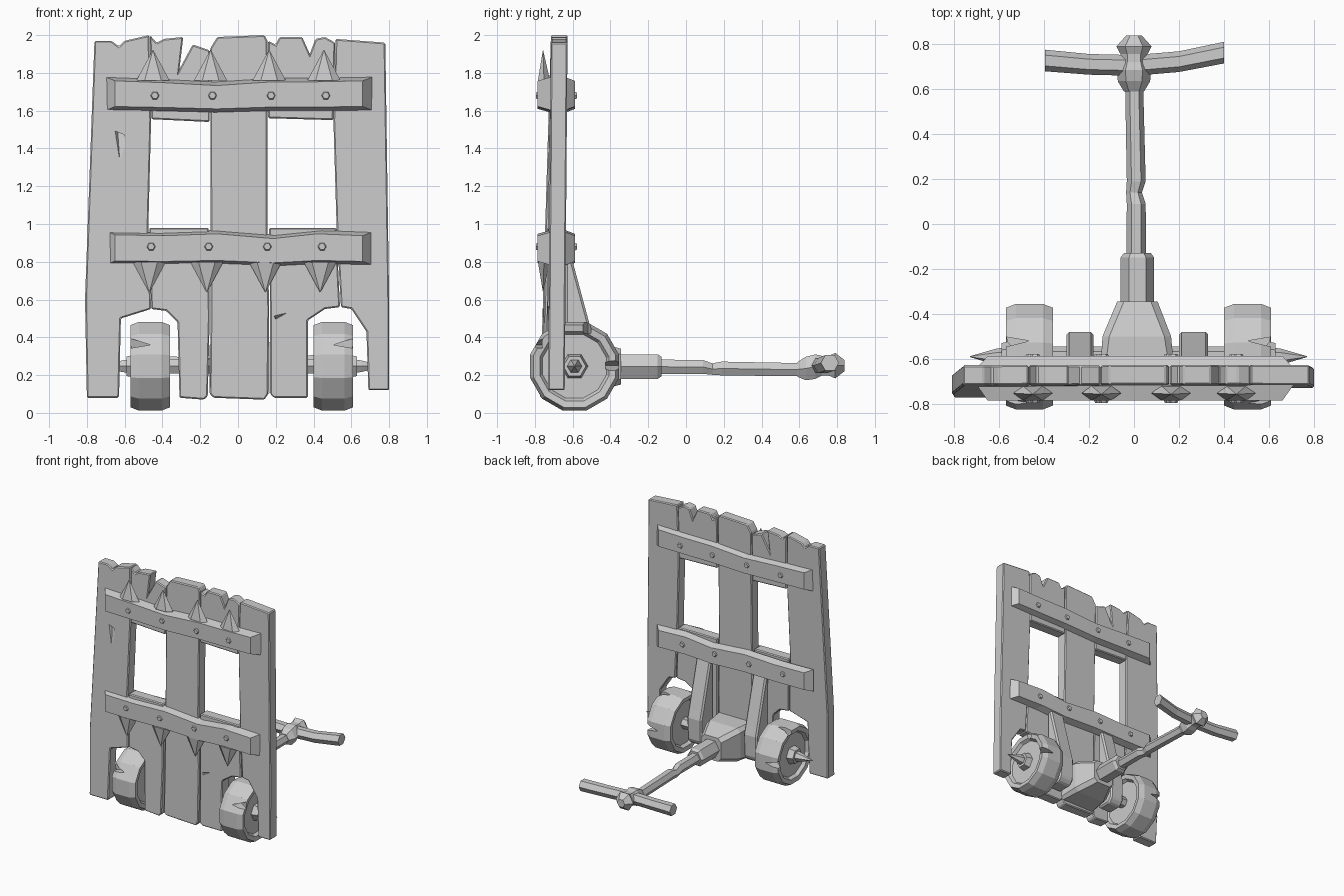
import bpy, bmesh, math
from mathutils import Vector

cube = bpy.data.objects.get("Cube")
if cube:
    bpy.data.objects.remove(cube, do_unlink=True)

grey = bpy.data.materials.new("weathered_grey")
grey.use_nodes = True
COLOUR = (0.6, 0.6, 0.6, 1)
grey.diffuse_color = COLOUR
grey.node_tree.nodes["Principled BSDF"].inputs["Base Color"].default_value = COLOUR


def loft(name, rings):
    """Skin a list of equal-length point rings and cap both ends."""
    bm = bmesh.new()
    rows = [[bm.verts.new(p) for p in ring] for ring in rings]
    for a, b in zip(rows, rows[1:]):
        for i in range(len(a)):
            j = (i + 1) % len(a)
            bm.faces.new((a[i], a[j], b[j], b[i]))
    bm.faces.new(rows[0])
    bm.faces.new(rows[-1])
    bmesh.ops.recalc_face_normals(bm, faces=bm.faces)
    mesh = bpy.data.meshes.new(name)
    bm.to_mesh(mesh)
    bm.free()
    mesh.materials.append(grey)
    obj = bpy.data.objects.new(name, mesh)
    bpy.context.collection.objects.link(obj)
    return obj


def plank(name, outline, front=-0.715, thick=0.088, lean=0.0):
    """Board cut from an x-z outline, leaning forward at its foot."""
    rings = [[(x, front + t - lean * (2 - z), z) for x, z in outline] for t in (0, thick)]
    obj = loft(name, rings)
    bevel = obj.modifiers.new("worn_edges", 'BEVEL')
    bevel.width = 0.007
    bevel.segments = 1
    return obj


def turned(name, axis, sections, sides, squash=1.0, turn=0.5):
    """Faceted round part: sections are (centre, radius) along an axis."""
    d = Vector(axis).normalized()
    side = Vector((0, 0, 1)) if abs(d.z) < 0.5 else Vector((1, 0, 0))
    other = d.cross(side)
    rings = []
    for centre, r in sections:
        angles = [(k + turn) * math.tau / sides for k in range(sides)]
        rings.append([Vector(centre) + side * r * math.cos(a) + other * r * squash * math.sin(a)
                      for a in angles])
    return loft(name, rings)


def gouge(target, corners, depth):
    """Cut a wedge: a triangle of corners pushed along the depth vector."""
    cutter = loft("cutter", [corners, [Vector(c) + Vector(depth) for c in corners]])
    mod = target.modifiers.new("gouge", 'BOOLEAN')
    mod.operation = 'DIFFERENCE'
    mod.object = cutter
    bpy.context.view_layer.objects.active = target
    for m in [m.name for m in target.modifiers]:
        bpy.ops.object.modifier_apply(modifier=m)
    bpy.data.objects.remove(cutter, do_unlink=True)


# Shield planks with chipped tops, windows and wheel arches
right_plank = plank("right_outer_plank", [
    (-.76, 1.97), (-.67, 1.97), (-.63, 1.94), (-.6, 1.97), (-.47, 2), (-.46, 1.55), (-.475, .97),
    (-.46, .55), (-.62, .5), (-.63, .08), (-.8, .08), (-.81, .6)], lean=0.03)
plank("right_inner_plank_top", [
    (-.467, 2), (-.43, 1.96), (-.39, 1.98), (-.29, 1.99), (-.31, 1.82), (-.24, 1.95),
    (-.15, 1.92), (-.15, 1.54), (-.46, 1.555)], lean=0.02)
plank("right_inner_plank_bottom", [
    (-.47, .98), (-.155, .98), (-.15, .5), (-.16, .09), (-.18, .07), (-.31, .08), (-.32, .48),
    (-.38, .54), (-.46, .55)], lean=0.025)
plank("middle_plank", [
    (-.147, 1.93), (-.11, 1.99), (.14, 2), (.155, 1.97), (.155, 1), (.165, .55), (.16, .1),
    (.14, .07), (-.13, .08), (-.15, .1), (-.145, .5)], lean=0.015)
plank("left_inner_plank_top", [
    (.16, 1.97), (.2, 1.95), (.22, 1.99), (.34, 1.99), (.38, 1.9), (.41, 1.98), (.46, 1.99),
    (.515, 1.96), (.505, 1.55), (.16, 1.56)], lean=0.01)
left_low = plank("left_inner_plank_bottom", [
    (.165, .98), (.52, .98), (.54, .56), (.46, .55), (.37, .49), (.37, .08), (.19, .08),
    (.17, .1), (.17, .5)], lean=0.012)
plank("left_outer_plank", [
    (.517, 1.98), (.78, 1.96), (.8, .6), (.8, .12), (.69, .12), (.68, .43), (.6, .55),
    (.545, .56), (.522, .98), (.505, 1.55)], lean=0.008)
gouge(right_plank, [(-.64, -.7, 1.54), (-.675, -.8, 1.38), (-.6, -.8, .96)], (.04, -.02, -.05))
gouge(left_low, [(.17, -.78, .54), (.38, -.78, .59), (.2, -.71, .5)], (0, -.06, -.01))

# Cross beams, front and back, with wavy edges and tapered faces
BEAM_X = (-.7, -.42, -.12, .2, .45, .71)
WAVES = {"upper": (1.69, (0, -.01, -.025, -.005, -.005, 0)),
         "lower": (.87, (.005, 0, .01, -.015, .01, 0))}
for level, (mid, waves) in WAVES.items():
    for side, base, face in (("front", -.715, -.785), ("back", -.64, -.588)):
        def edge(taper, grow):
            half = .088 - taper
            top = [(x * grow, mid + w + half) for x, w in zip(BEAM_X, waves)]
            low = [(x * grow, mid + w * .5 - half) for x, w in zip(BEAM_X, waves)]
            return top + low[::-1]
        rings = [[(x, y, z) for x, z in edge(t, g)]
                 for y, t, g in ((base, 0, 1), (face, .02, .93))]
        loft(f"{level}_{side}_beam", rings)

# Spikes and bolts along the beams
for level, direction, base, bolt_z, shift in (("upper", 1, 1.76, 1.68, .01), ("lower", -1, .8, .88, -.01)):
    for i, x in enumerate((-.46, -.155, .155, .445)):
        x += shift
        turned(f"{level}_spike_{i}", (0, 0, direction),
               [((x, -.752, base), .088), ((x, -.757, base + direction * .16), .002)],
               6, squash=.42, turn=0)
        turned(f"{level}_bolt_{i}", (0, 1, 0),
               [((x + .01, -.795, bolt_z), .018), ((x + .01, -.785, bolt_z), .023),
                ((x + .01, -.588, bolt_z), .023), ((x + .01, -.578, bolt_z), .018)], 6)

# Wheels with recessed sides, hubs, cracks and axle spikes
AXLE = (-.59, .247)
WHEEL = [(-.075, .175), (-.1, .19), (-.105, .225), (-.06, .243), (.06, .243),
         (.105, .225), (.1, .19), (.075, .175)]
for side, cx, s in (("right", -.465, -1), ("left", .505, 1)):
    wheel = turned(f"{side}_wheel", (1, 0, 0), [((cx + x, *AXLE), r) for x, r in WHEEL], 12)
    outer = cx + s * .1
    gouge(wheel, [(outer + s * .02, -.86, .4), (outer + s * .02, -.86, .34), (cx, -.8, .36)], (0, .09, 0))
    gouge(wheel, [(outer + s * .02, -.5, .5), (outer + s * .02, -.55, .5), (cx, -.52, .5)], (0, 0, -.08))
    gouge(wheel, [(outer + s * .02, -.32, .22), (outer + s * .02, -.32, .28), (cx, -.34, .25)], (0, -.1, 0))
    turned(f"{side}_hub", (1, 0, 0),
           [((cx + s * .06, *AXLE), .075), ((cx + s * .125, *AXLE), .06)], 6)
    turned(f"{side}_axle_spike", (1, 0, 0),
           [((cx + s * .12, *AXLE), .04), ((cx + s * .15, *AXLE), .035),
            ((cx + s * .265, *AXLE), .002)], 6)
turned("axle", (1, 0, 0), [((-.5, *AXLE), .045), ((.52, *AXLE), .045)], 6)

# Slanted braces between the axle and the lower beam
BRACE = [(-.64, .86), (-.605, .82), (-.5, .43), (-.48, .36), (-.485, .18), (-.52, .14), (-.64, .14)]
for side, x0, x1 in (("right", -.3, -.18), ("left", .2, .33)):
    brace = loft(f"{side}_brace", [[(x, y, z) for y, z in BRACE] for x in (x0, x1)])
    bevel = brace.modifiers.new("worn_edges", 'BEVEL')
    bevel.width = .012
    bevel.segments = 1

# Tapered mounting block
loft("mounting_block", [
    [(x0, y, z0 + c), (x0 + c, y, z0), (x1 - c, y, z0), (x1, y, z0 + c),
     (x1, y, z1 - c), (x1 - c, y, z1), (x0 + c, y, z1), (x0, y, z1 - c)]
    for y, x0, x1, z0, z1, c in ((-.66, -.15, .18, .1, .38, .02), (-.5, -.14, .165, .11, .38, .03),
                                 (-.345, -.075, .105, .15, .34, .03))])

# Pull bar with its socket, knob and crooked grip
BACK = (0, 1, 0)
turned("bar_socket", BACK, [((.015, -.4, .245), .075), ((.015, -.15, .245), .075),
                            ((.015, -.13, .245), .06)], 6)
turned("pull_bar", BACK, [((.01, -.2, .245), .044), ((.01, .09, .243), .042), ((.0, .14, .232), .035),
                          ((.01, .19, .235), .042), ((0, .65, .228), .04)], 6)
turned("knob", BACK, [((0, .59, .23), .045), ((0, .635, .235), .072), ((0, .685, .245), .075),
                      ((0, .72, .25), .06), ((0, .755, .25), .06), ((0, .79, .25), .078),
                      ((0, .838, .25), .035)], 6)
turned("grip", (1, 0, 0), [((-.395, .727, .26), .048), ((-.2, .71, .25), .046), ((0, .705, .25), .046),
                           ((.2, .722, .25), .046), ((.4, .762, .265), .048)], 6)
